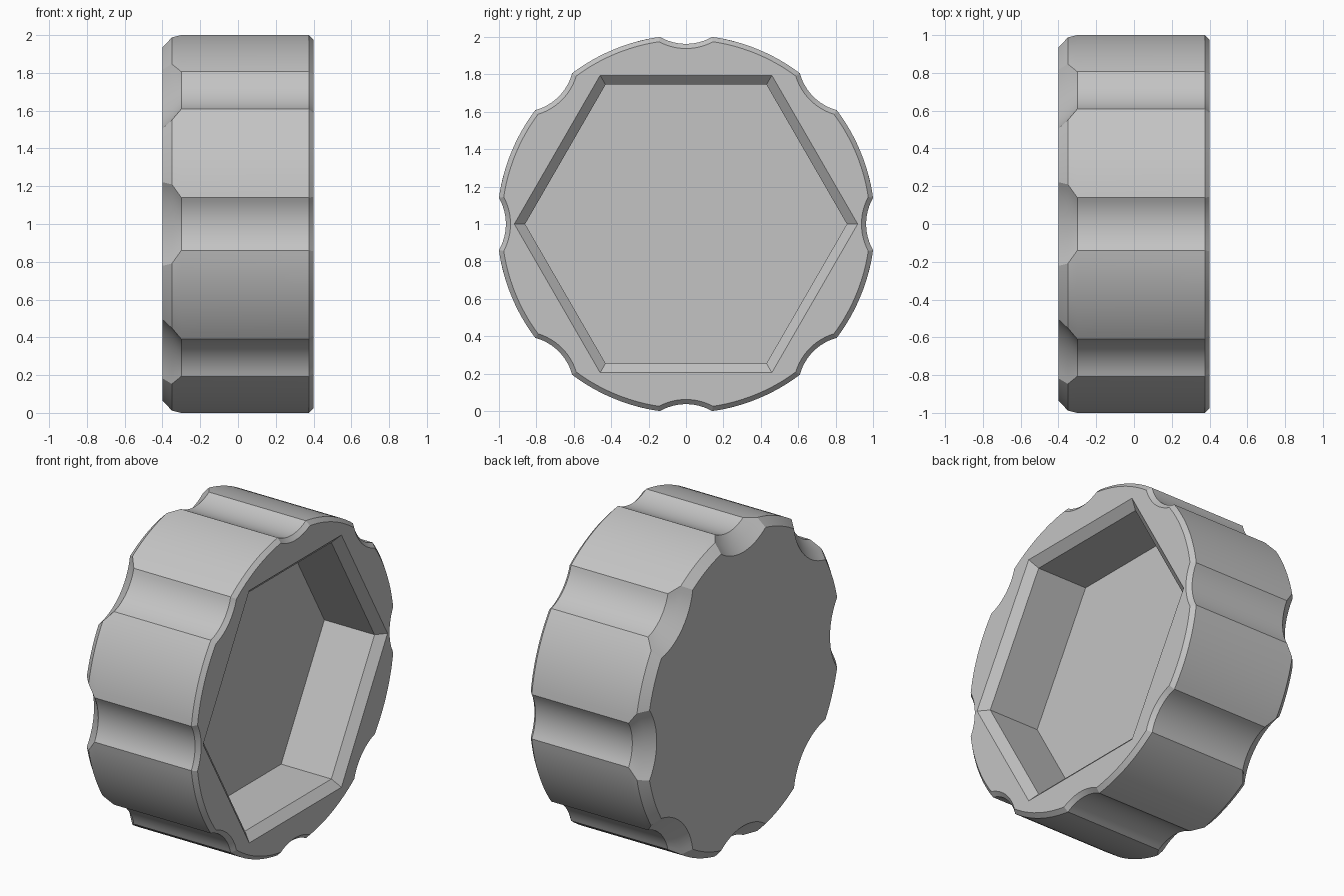
import bpy, bmesh
from math import sin, cos, pi, acos, atan2, radians, sqrt

default = bpy.data.objects.get("Cube")
if default:
    bpy.data.objects.remove(default, do_unlink=True)

FLUTES = 8
STEPS = 12            # segments per flute arc and per ridge arc
BODY_R = 1.01
FLUTE_R = 0.28
FLUTE_DIST = 1.243    # axis of each flute from the knob axis
HEX_APOTHEM = 0.745

grey = bpy.data.materials.new("satin grey")
grey.use_nodes = True
colour = (0.55, 0.55, 0.55, 1)
grey.diffuse_color = colour
grey.node_tree.nodes["Principled BSDF"].inputs["Base Color"].default_value = colour


def fluted_outline(body_r, flute_r):
    """Round outline with scalloped flutes, as (y, z) points."""
    half = acos((body_r**2 + FLUTE_DIST**2 - flute_r**2) / (2 * body_r * FLUTE_DIST))
    sweep = atan2(body_r * sin(half), FLUTE_DIST - body_r * cos(half))
    pitch = 2 * pi / FLUTES
    points = []
    for i in range(FLUTES):
        mid = i * pitch
        for k in range(STEPS):      # hollow arc
            a = sweep * (2 * k / STEPS - 1)
            u, v = FLUTE_DIST - flute_r * cos(a), flute_r * sin(a)
            points.append((u * cos(mid) - v * sin(mid), u * sin(mid) + v * cos(mid)))
        for k in range(STEPS):      # ridge arc
            a = mid + half + (pitch - 2 * half) * k / STEPS
            points.append((body_r * cos(a), body_r * sin(a)))
    return points


def hexagon(apothem):
    r = apothem / cos(pi / 6)
    return [(r * cos(i * pi / 3), r * sin(i * pi / 3)) for i in range(6)]


def add_ring(bm, x, points):
    return [bm.verts.new((x, y, 1 + z)) for y, z in points]


def loft(bm, rings):
    for a, b in zip(rings, rings[1:]):
        for i in range(len(a)):
            j = (i + 1) % len(a)
            bm.faces.new((a[i], a[j], b[j], b[i]))


def ring_edges(bm, ring):
    return [bm.edges.get((v, ring[i - 1])) for i, v in enumerate(ring)]


bm = bmesh.new()

# Outer wall: chamfered closed end, flared flutes, chamfered open end
outer = [add_ring(bm, x, fluted_outline(BODY_R - inset, FLUTE_R + flare))
         for x, inset, flare in ((-0.4, 0.05, 0.1), (-0.35, 0, 0.05), (-0.3, 0, 0),
                                 (0.375, 0, 0), (0.4, 0.025, 0.025))]
loft(bm, outer)
bm.faces.new(outer[0])

# Hexagonal socket with a bevelled mouth
socket = [add_ring(bm, x, hexagon(HEX_APOTHEM + grow))
          for x, grow in ((0.4, 0.05), (0.35, 0), (0.0, 0))]
loft(bm, socket)
bm.faces.new(socket[-1])

# Flat rim between the outer wall and the socket mouth
bmesh.ops.triangle_fill(bm, use_beauty=True, normal=(1, 0, 0),
                        edges=ring_edges(bm, outer[-1]) + ring_edges(bm, socket[0]))
bmesh.ops.recalc_face_normals(bm, faces=bm.faces)

mesh = bpy.data.meshes.new("fluted_knob")
bm.to_mesh(mesh)
bm.free()
mesh.materials.append(grey)
knob = bpy.data.objects.new("fluted_knob", mesh)
bpy.context.collection.objects.link(knob)

bpy.ops.object.select_all(action="DESELECT")
knob.select_set(True)
bpy.context.view_layer.objects.active = knob
bpy.ops.object.shade_smooth_by_angle(angle=radians(25))
